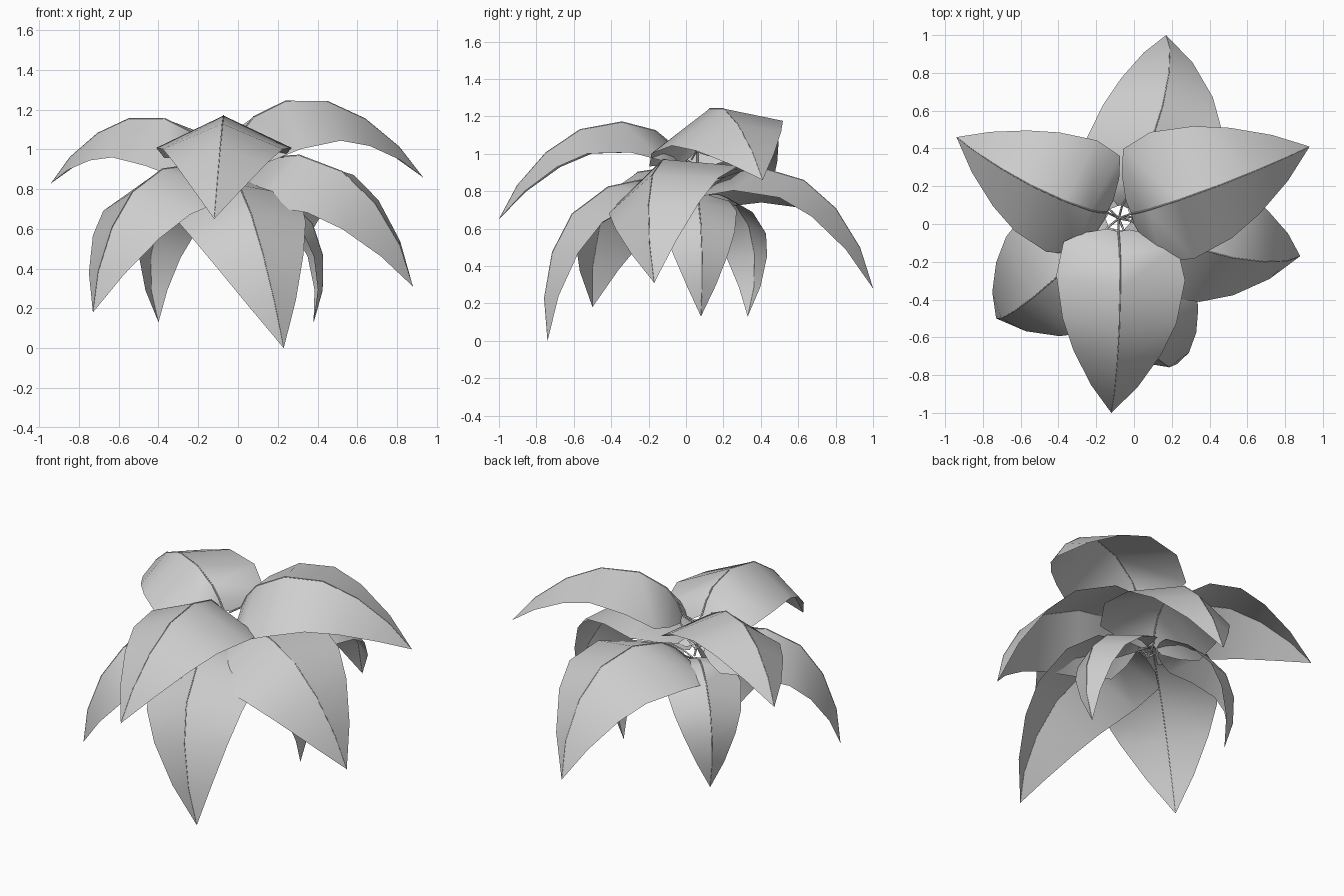
import bpy, bmesh, math
from mathutils import Vector

cube = bpy.data.objects.get("Cube")
if cube:
    bpy.data.objects.remove(cube, do_unlink=True)

mat = bpy.data.materials.new("pale_grey")
mat.use_nodes = True
GREY = (0.62, 0.62, 0.62, 1)
mat.diffuse_color = GREY
mat.node_tree.nodes["Principled BSDF"].inputs["Base Color"].default_value = GREY

CROWN = Vector((-0.08, 0.03, 0))
BASE_R = 0.07

# Leaf outline along its chord: (distance, arch height, half width)
STATIONS = [(0, 0, .06), (.023, .083, .19), (.07, .163, .305), (.22, .263, .345),
            (.44, .295, .305), (.65, .24, .235), (.85, .13, .125), (1, 0, 0)]


def link(name, data):
    obj = bpy.data.objects.new(name, data)
    bpy.context.collection.objects.link(obj)
    data.materials.append(mat)
    return obj


def add_leaf(name, tip, base_z, width=1.0, roll=0.0, bend=0.0, curl=0.0, fold=0.41):
    """Arched leaf folded along its midrib; positive roll tips its right side down,
    positive bend bows the midrib to the right."""
    tip = Vector(tip)
    out = tip - CROWN
    out.z = 0
    out.normalize()
    base = CROWN + out * BASE_R + Vector((0, 0, base_z))
    chord = tip - base
    size = chord.length
    fwd = chord.normalized()
    side = fwd.cross(Vector((0, 0, 1))).normalized()
    up = side.cross(fwd)
    arch = math.cos(bend) * up + math.sin(bend) * side
    path = [base + size * (u * fwd + h * (1 + curl * u) * arch) for u, h, w in STATIONS]

    lean = math.cos(roll) * up + math.sin(roll) * side
    side = fwd.cross(lean)
    bm = bmesh.new()
    rows = []
    for i, (u, h, w) in enumerate(STATIONS):
        along = path[min(i + 1, len(path) - 1)] - path[max(i - 1, 0)]
        normal = side.cross(along).normalized()
        # The base wings hang straight down from the rising midrib
        if normal.dot(fwd) < 0:
            normal = lean
        half = w * size * width
        drop = half * fold * (1 + 0.4 * (1 - u) ** 4)
        if w == 0:
            rows.append([bm.verts.new(path[i])] * 3)
        else:
            rows.append([bm.verts.new(path[i] + s * half * side - abs(s) * drop * normal)
                         for s in (-1, 0, 1)])
    for a, b in zip(rows, rows[1:]):
        for k in (0, 1):
            corners = list(dict.fromkeys((a[k], a[k + 1], b[k + 1], b[k])))
            bm.faces.new(corners)
    mesh = bpy.data.meshes.new(name)
    bm.to_mesh(mesh)
    bm.free()
    leaf = link(name, mesh)
    bpy.ops.object.select_all(action='DESELECT')
    leaf.select_set(True)
    bpy.context.view_layer.objects.active = leaf
    bpy.ops.object.shade_smooth_by_angle(angle=math.radians(35))

    # Thin stalk that continues as a tapering midrib
    curve = bpy.data.curves.new(name + "_stalk", 'CURVE')
    curve.dimensions = '3D'
    curve.bevel_depth = 0.006
    curve.bevel_resolution = 0
    spline = curve.splines.new('POLY')
    points = [CROWN + Vector((0, 0, base_z - 0.04))] + path
    spline.points.add(len(points) - 1)
    for i, (point, co) in enumerate(zip(spline.points, points)):
        point.co = (*co, 1)
        point.radius = 1 - 0.85 * i / (len(points) - 1)
    link(name + "_stalk", curve)


# Upper tier
add_leaf("upper_leaf_left", (.93, .41, .86), 1.01, width=1.03, roll=.21, bend=.08)
add_leaf("upper_leaf_right", (-.94, .46, .83), .95, width=1.08, roll=-.26, bend=-.2)
add_leaf("upper_leaf_front", (-.12, -1.0, .65), .99, width=.97, bend=-.08, curl=.05, fold=.44)
# Middle tier
add_leaf("middle_leaf_left", (.88, -.17, .31), .85, width=1.02, roll=.34, bend=.25, curl=.14)
add_leaf("middle_leaf_right", (-.73, -.5, .18), .84, width=1.08, roll=-.04, bend=-.12, curl=.12)
add_leaf("middle_leaf_back", (.17, 1.0, .28), .78, roll=-.1, bend=.22, curl=.25)
# Lower tier
add_leaf("lower_leaf_front", (.23, -.74, 0), .8, width=.88, roll=.2, bend=.3, curl=.17)
add_leaf("lower_leaf_left", (.38, .08, .13), .78, width=.82, curl=.27)
add_leaf("lower_leaf_back", (-.4, .33, .13), .78, width=.86, curl=.25)
